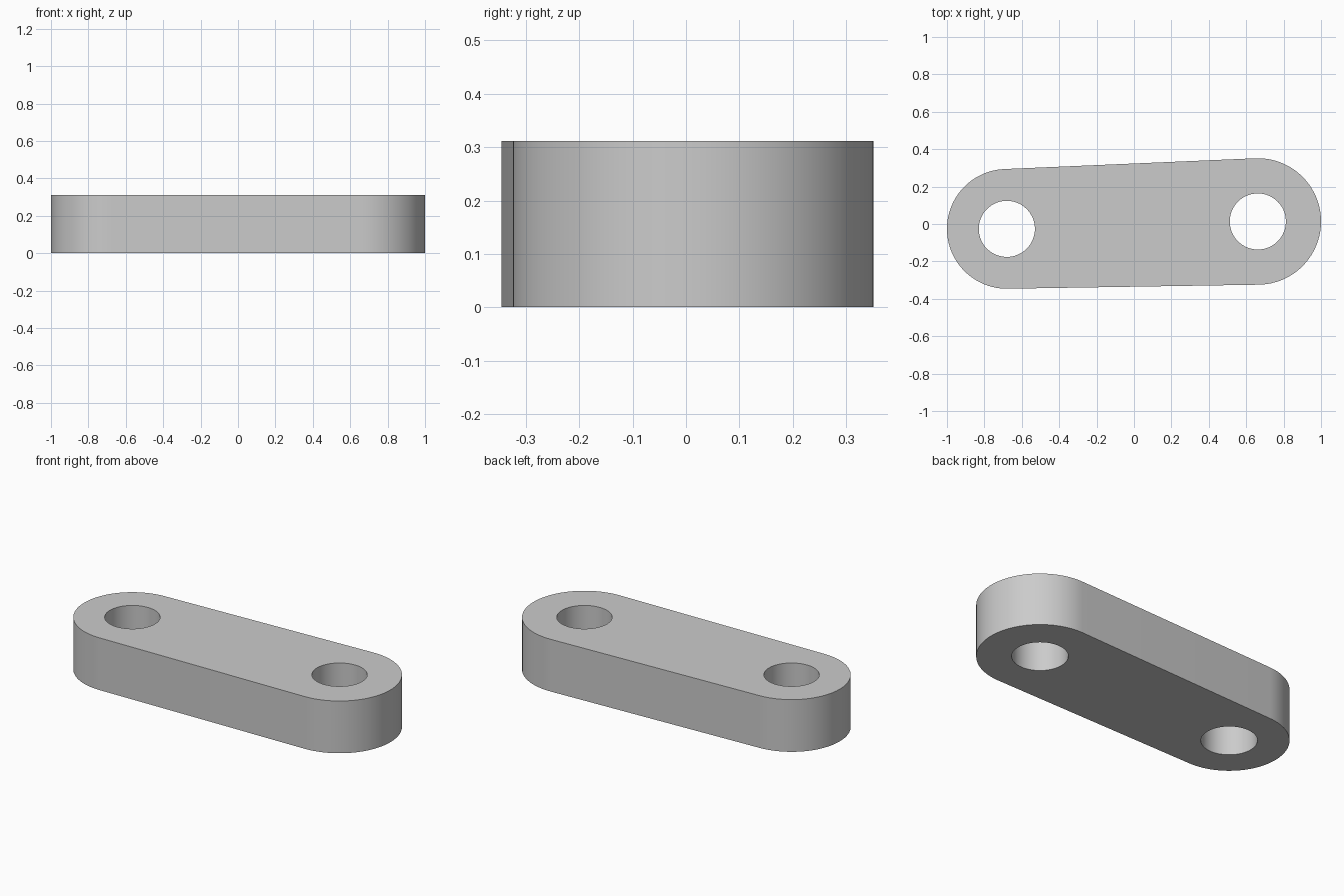
import bpy
import bmesh
from math import atan2, asin, hypot, pi, cos, sin, radians

cube = bpy.data.objects.get("Cube")
if cube:
    bpy.data.objects.remove(cube, do_unlink=True)

HEIGHT = 0.312
HOLE_RADIUS = 0.15
left_end = (-0.68, -0.026, 0.32)     # x, y, radius
right_end = (0.662, 0.0135, 0.338)


def arc(x, y, radius, start, end, steps):
    """Points along an arc, including both ends."""
    angles = [start + (end - start) * i / steps for i in range(steps + 1)]
    return [(x + radius * cos(a), y + radius * sin(a), 0) for a in angles]


def add_loop(bm, points):
    verts = [bm.verts.new(p) for p in points]
    return [bm.edges.new((v, verts[i - 1])) for i, v in enumerate(verts)]


# Outline: two round ends joined by their common tangents
dx = right_end[0] - left_end[0]
dy = right_end[1] - left_end[1]
tilt = atan2(dy, dx)
taper = asin((right_end[2] - left_end[2]) / hypot(dx, dy))
upper = pi / 2 + tilt + taper
lower = -pi / 2 + tilt - taper
outline = (arc(*right_end, lower, upper, 48)
           + arc(*left_end, upper, lower + 2 * pi, 48))

bm = bmesh.new()
edges = add_loop(bm, outline)

# Pin holes, concentric with the ends
for x, y, _ in (left_end, right_end):
    edges += add_loop(bm, arc(x, y, HOLE_RADIUS, 0, 2 * pi, 64)[:-1])

# Fill the plate and extrude it to its thickness
bmesh.ops.triangle_fill(bm, edges=edges, use_beauty=True)
top = bmesh.ops.extrude_face_region(bm, geom=bm.faces[:], use_keep_orig=True)
top_verts = [g for g in top["geom"] if isinstance(g, bmesh.types.BMVert)]
bmesh.ops.translate(bm, verts=top_verts, vec=(0, 0, HEIGHT))
bmesh.ops.recalc_face_normals(bm, faces=bm.faces[:])

mesh = bpy.data.meshes.new("link_plate")
bm.to_mesh(mesh)
bm.free()
plate = bpy.data.objects.new("link_plate", mesh)
bpy.context.collection.objects.link(plate)

# Plain grey finish
grey = bpy.data.materials.new("light_grey")
grey.use_nodes = True
colour = (0.6, 0.6, 0.6, 1)
grey.diffuse_color = colour
grey.node_tree.nodes["Principled BSDF"].inputs["Base Color"].default_value = colour
mesh.materials.append(grey)

bpy.ops.object.select_all(action="DESELECT")
plate.select_set(True)
bpy.context.view_layer.objects.active = plate
bpy.ops.object.shade_smooth_by_angle(angle=radians(30))
